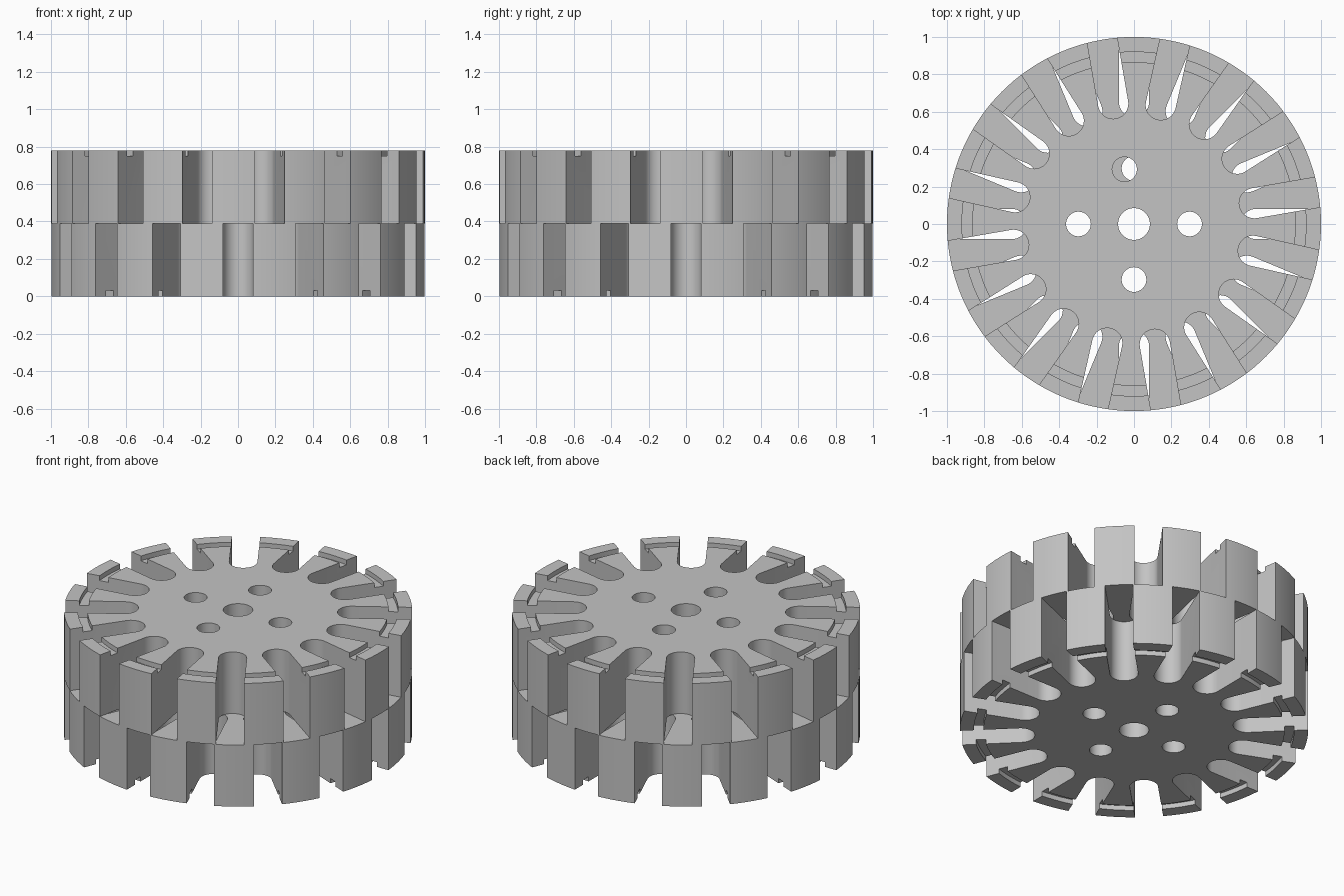
import bpy, bmesh
from math import sin, cos, pi, radians

HALF = 0.39           # height of one layer
SLOTS = 16
SLOT_R = 0.081        # half width of a slot
SLOT_IN = 0.572       # radius of the slot's inner end
TWIST = radians(9.82) # turn of the upper layer

if "Cube" in bpy.data.objects:
    bpy.data.objects.remove(bpy.data.objects["Cube"])

grey = bpy.data.materials.new("plain_grey")
grey.use_nodes = True
colour = (0.55, 0.55, 0.55, 1)
grey.diffuse_color = colour
grey.node_tree.nodes["Principled BSDF"].inputs["Base Color"].default_value = colour


def circle(r, n, cx=0, cy=0):
    return [(cx + r * cos(2 * pi * i / n), cy + r * sin(2 * pi * i / n)) for i in range(n)]


def slot(angle):
    """Outline of a radial slot with a rounded inner end."""
    c = SLOT_IN + SLOT_R
    pts = [(c + SLOT_R * cos(a), SLOT_R * sin(a))
           for a in (pi / 2 + pi * i / 20 for i in range(21))]
    pts += [(1.2, -SLOT_R), (1.2, SLOT_R)]
    return [(x * cos(angle) - y * sin(angle), x * sin(angle) + y * cos(angle)) for x, y in pts]


def prisms(name, outlines, z0, z1):
    """Extrude each outline into a closed prism, all in one object."""
    bm = bmesh.new()
    for pts in outlines:
        face = bm.faces.new([bm.verts.new((x, y, z0)) for x, y in pts])
        ext = bmesh.ops.extrude_face_region(bm, geom=[face], use_keep_orig=True)
        for v in ext["geom"]:
            if isinstance(v, bmesh.types.BMVert):
                v.co.z = z1
    bmesh.ops.recalc_face_normals(bm, faces=bm.faces)
    return add(name, bm)


def ring(name, r0, r1, z0, z1, n=144):
    """Ring of rectangular section."""
    bm = bmesh.new()
    section = [(r0, z0), (r1, z0), (r1, z1), (r0, z1)]
    loops = [[bm.verts.new((r * cos(2 * pi * i / n), r * sin(2 * pi * i / n), z))
              for r, z in section] for i in range(n)]
    for i in range(n):
        a, b = loops[i], loops[(i + 1) % n]
        for j in range(4):
            k = (j + 1) % 4
            bm.faces.new((a[j], b[j], b[k], a[k]))
    bmesh.ops.recalc_face_normals(bm, faces=bm.faces)
    return add(name, bm)


def add(name, bm):
    mesh = bpy.data.meshes.new(name)
    bm.to_mesh(mesh)
    bm.free()
    mesh.materials.append(grey)
    ob = bpy.data.objects.new(name, mesh)
    bpy.context.collection.objects.link(ob)
    return ob


def layer(name, z0, twist, groove_z, back_hole):
    """Slotted disc with bolt holes and a groove across its teeth."""
    disc = prisms(name, [circle(1, 144)], z0, z0 + HALF)
    cuts = [slot(twist + 2 * pi * i / SLOTS) for i in range(SLOTS)]
    cuts.append(circle(0.085, 48))
    for a in (0, back_hole, pi, 1.5 * pi):
        cuts.append(circle(0.066, 40, 0.297 * cos(a), 0.297 * sin(a)))
    cutters = [prisms("slot_cutter", cuts, z0 - 0.1, z0 + HALF + 0.1),
               ring("groove_cutter", 0.865, 0.92, groove_z - 0.03, groove_z + 0.03)]
    bpy.ops.object.select_all(action='DESELECT')
    disc.select_set(True)
    bpy.context.view_layer.objects.active = disc
    for cutter in cutters:
        cutter.hide_render = True
        mod = disc.modifiers.new("cut", 'BOOLEAN')
        mod.operation = 'DIFFERENCE'
        mod.solver = 'EXACT'
        mod.object = cutter
        bpy.ops.object.modifier_apply(modifier=mod.name)
        bpy.data.objects.remove(cutter)
    bpy.ops.object.shade_smooth_by_angle(angle=radians(30))


# The two layers, grooved on their outer faces
layer("lower_disc", 0, 0, 0, pi / 2)
layer("upper_disc", HALF, TWIST, 2 * HALF, pi / 2 + TWIST)
